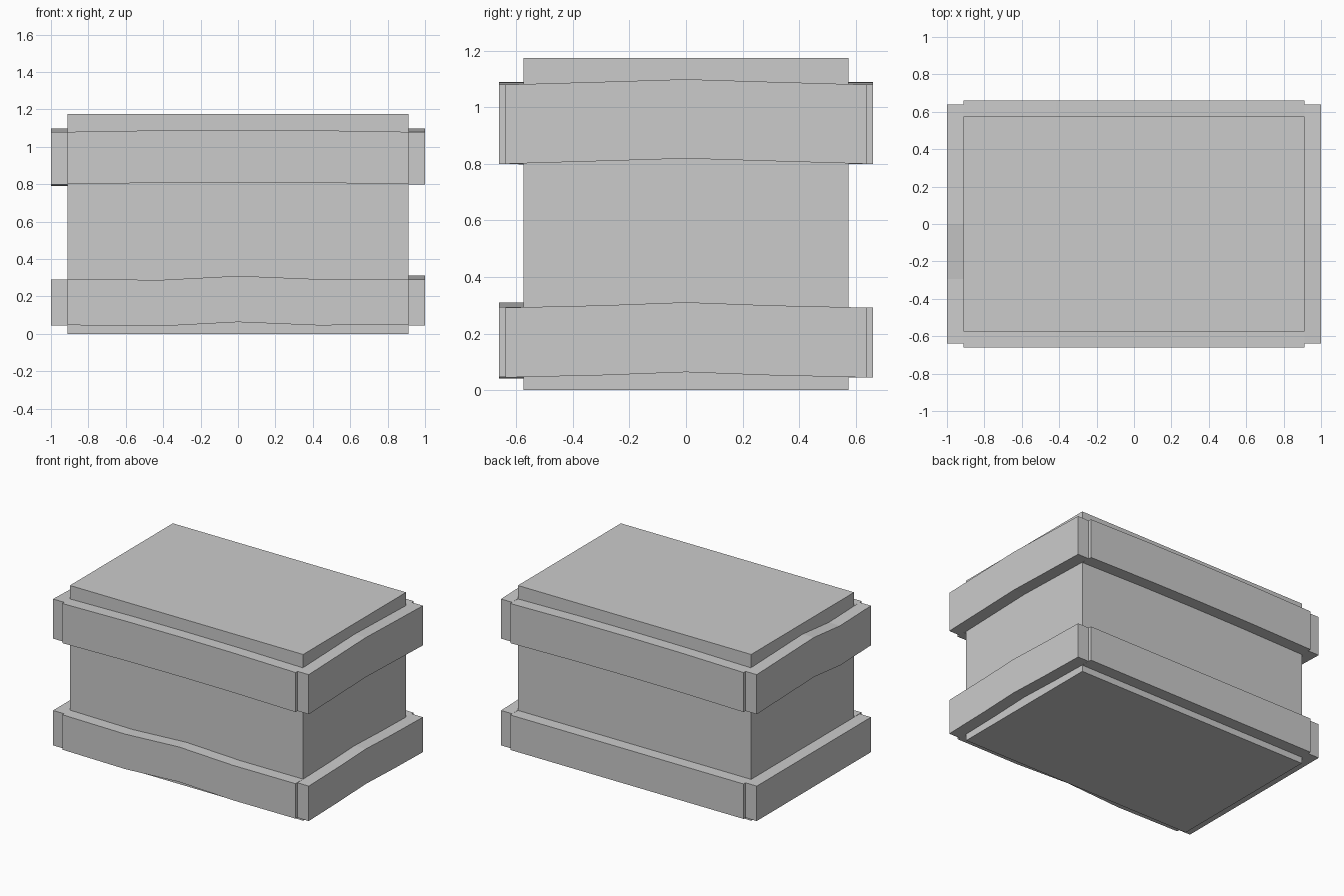
import bpy, bmesh
from mathutils import Vector

if "Cube" in bpy.data.objects:
    bpy.data.objects.remove(bpy.data.objects["Cube"])


def make_object(name, bm):
    bmesh.ops.recalc_face_normals(bm, faces=bm.faces)
    mesh = bpy.data.meshes.new(name)
    bm.to_mesh(mesh)
    bm.free()
    obj = bpy.data.objects.new(name, mesh)
    bpy.context.collection.objects.link(obj)
    return obj


def board(name, axis, half, inner, outer, z0, z1, bends):
    """Extruded plank along an axis; bends shift its five stations up or down."""
    stations = [-half, -half * 0.46, 0, half * 0.46, half]
    outline = [(s, z0 + b) for s, b in zip(stations, bends)]
    outline += [(s, z1 + b) for s, b in reversed(list(zip(stations, bends)))]
    bm = bmesh.new()
    pts = [(s, inner, z) if axis == "x" else (inner, s, z) for s, z in outline]
    face = bm.faces.new([bm.verts.new(p) for p in pts])
    ext = bmesh.ops.extrude_face_region(bm, geom=[face])
    verts = [v for v in ext["geom"] if isinstance(v, bmesh.types.BMVert)]
    d = outer - inner
    bmesh.ops.translate(bm, verts=verts, vec=Vector((0, d, 0) if axis == "x" else (d, 0, 0)))
    return make_object(name, bm)


# Crate body
bm = bmesh.new()
bmesh.ops.create_cube(bm, size=1)
bmesh.ops.scale(bm, verts=bm.verts, vec=(1.824, 1.15, 1.175))
bmesh.ops.translate(bm, verts=bm.verts, vec=(0, 0, 0.5875))
make_object("crate_body", bm)

# Slightly warped boards: level, side, bends
LEVELS = {"lower": (0.045, 0.292), "upper": (0.80, 1.08)}
BENDS = {
    ("lower", "front"): (0.002, -0.004, 0.018, 0.001, 0.002),
    ("lower", "back"): (0, 0, 0, 0, 0),
    ("lower", "right"): (0, 0.008, 0.019, 0.008, 0),
    ("lower", "left"): (0, 0, 0, 0, 0),
    ("upper", "front"): (0, 0.008, 0.01, 0.008, 0),
    ("upper", "back"): (0, 0.008, 0.01, 0.008, 0),
    ("upper", "right"): (0, 0.01, 0.019, 0.01, 0),
    ("upper", "left"): (0, -0.01, 0.019, 0.01, 0),
}
for (level, side), bends in BENDS.items():
    z0, z1 = LEVELS[level]
    sign = 1 if side in ("back", "right") else -1
    if side in ("front", "back"):
        board(f"{level}_{side}_board", "x", 0.912, sign * 0.575, sign * 0.66, z0, z1, bends)
    else:
        board(f"{level}_{side}_board", "y", 0.638, sign * 0.912, sign * 1.0, z0, z1, bends)
